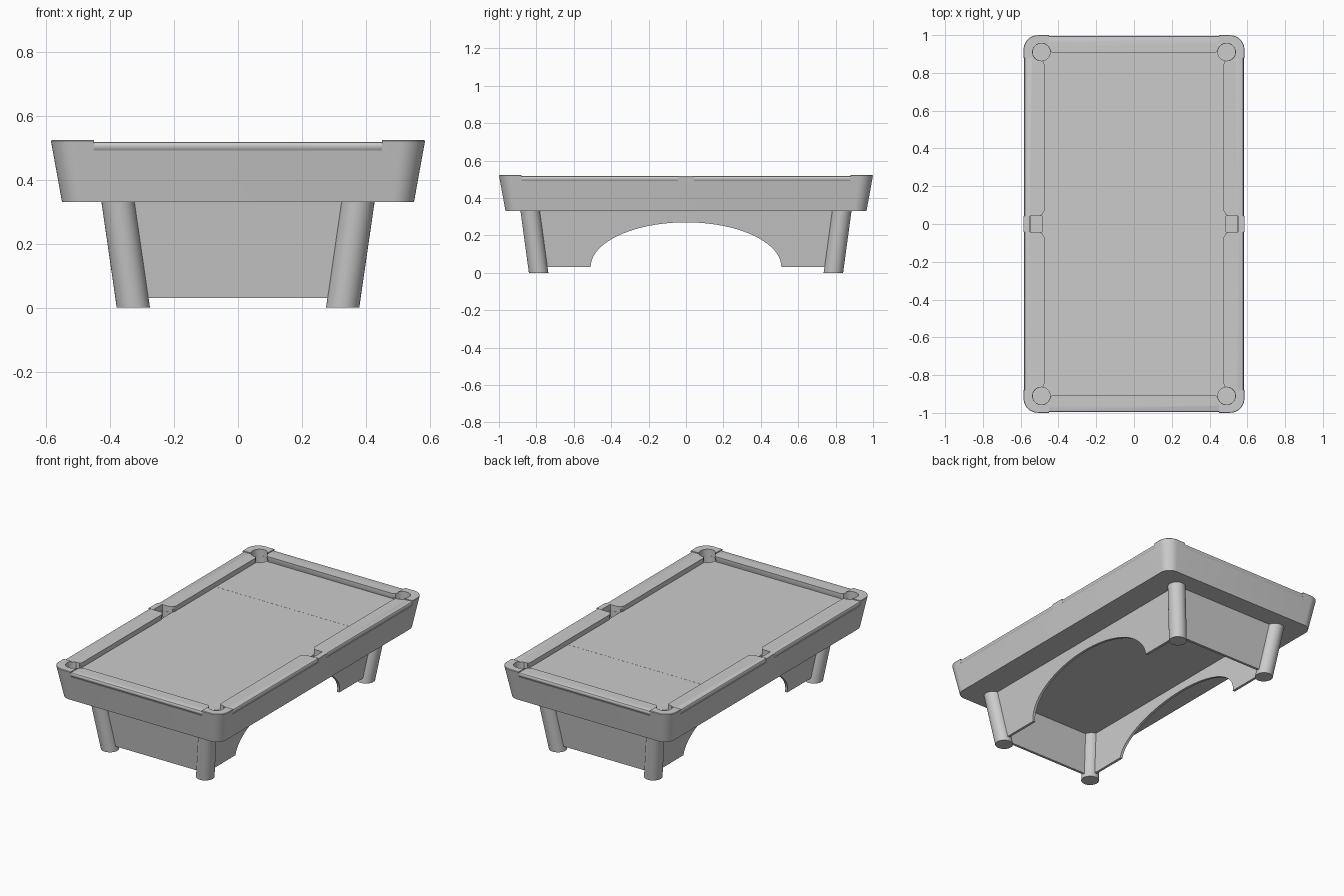
import bpy, bmesh
from math import sin, cos, pi, radians

cube = bpy.data.objects.get("Cube")
if cube:
    bpy.data.objects.remove(cube, do_unlink=True)

grey = bpy.data.materials.new("plain grey")
grey.use_nodes = True
COLOUR = (0.6, 0.6, 0.6, 1)
grey.diffuse_color = COLOUR
grey.node_tree.nodes["Principled BSDF"].inputs["Base Color"].default_value = COLOUR

BOTTOM, LEDGE, RAIL_TOP, CAP_TOP, BED = 0.33, 0.49, 0.517, 0.523, 0.482
SIGNS = [(sx, sy) for sx in (-1, 1) for sy in (-1, 1)]


def loft(name, loops):
    """Closed solid through a stack of matching point loops."""
    bm = bmesh.new()
    rings = [[bm.verts.new(p) for p in loop] for loop in loops]
    n = len(rings[0])
    for a, b in zip(rings, rings[1:]):
        for i in range(n):
            j = (i + 1) % n
            bm.faces.new((a[i], a[j], b[j], b[i]))
    bm.faces.new(rings[0][::-1])
    bm.faces.new(rings[-1])
    bmesh.ops.recalc_face_normals(bm, faces=bm.faces)
    mesh = bpy.data.meshes.new(name)
    bm.to_mesh(mesh)
    bm.free()
    ob = bpy.data.objects.new(name, mesh)
    bpy.context.collection.objects.link(ob)
    mesh.materials.append(grey)
    return ob


def select(ob):
    bpy.ops.object.select_all(action='DESELECT')
    ob.select_set(True)
    bpy.context.view_layer.objects.active = ob


def smooth(ob):
    select(ob)
    bpy.ops.object.shade_smooth_by_angle(angle=radians(35))


def boolean(ob, cutter, operation='DIFFERENCE'):
    mod = ob.modifiers.new("cut", 'BOOLEAN')
    mod.operation, mod.object, mod.solver = operation, cutter, 'EXACT'
    select(ob)
    bpy.ops.object.modifier_apply(modifier=mod.name)


def rounded_rect(hx, hy, r, z, steps=10):
    loop = []
    for k, (sx, sy) in enumerate([(1, 1), (-1, 1), (-1, -1), (1, -1)]):
        for i in range(steps + 1):
            a = (k + i / steps) * pi / 2
            loop.append((sx * (hx - r) + r * cos(a), sy * (hy - r) + r * sin(a), z))
    return loop


def table_loop(z, inset=0.0):
    """Outline of the flared table body at a height."""
    t = (z - BOTTOM) / (CAP_TOP - BOTTOM)
    return rounded_rect(0.55 + 0.035 * t - inset, 0.965 + 0.035 * t - inset,
                        0.065 + 0.01 * t - inset, z)


def box(name, x0, x1, y0, y1, z0, z1):
    return loft(name, [[(x0, y0, z), (x1, y0, z), (x1, y1, z), (x0, y1, z)]
                       for z in (z0, z1)])


def opening_loop(z, d=0.0):
    """Play area with rounded jaws, corner pockets and side pockets."""
    rx, ry = 0.475 + d, 0.905 + d
    quarter = [(0.55, 0.043), (0.497, 0.043), (0.486, 0.05), (rx, 0.07),
               (rx, 0.848), (0.482, 0.864), (0.494, 0.87)]
    for i in range(15):
        a = radians(-70 + 230 * i / 14)
        quarter.append((0.49 + 0.047 * cos(a), 0.91 + 0.047 * sin(a)))
    quarter += [(0.441, 0.913), (0.425, ry)]
    back = quarter[::-1]
    loop = quarter + [(-x, y) for x, y in back]
    loop += [(-x, -y) for x, y in quarter] + [(x, -y) for x, y in back]
    return [(x, y, z) for x, y in loop]


# Cutters: the sunken play area with undercut cushions, and deeper pockets
cutters = [loft("opening_cutter", [opening_loop(BED, 0.006), opening_loop(0.502),
                                   opening_loop(0.6)])]
for sx, sy in SIGNS:
    cutters.append(loft("pocket_cutter", [
        [(sx * 0.49 + 0.046 * cos(i * pi / 16), sy * 0.91 + 0.046 * sin(i * pi / 16), z)
         for i in range(32)] for z in (0.44, 0.6)]))
for s in (-1, 1):
    x0, x1 = sorted((s * 0.488, s * 0.549))
    cutters.append(box("side_pocket_cutter", x0, x1, -0.042, 0.042, 0.44, 0.6))

# Flared apron, with the bed as the floor of the cut
apron = loft("apron", [table_loop(BOTTOM), table_loop(LEDGE)])

# Rails with a rounded outer edge
profile = [(LEDGE, 0.004), (0.496, 0.001), (0.503, 0.0), (0.51, 0.002),
           (0.515, 0.006), (RAIL_TOP, 0.012)]
rails = loft("rails", [table_loop(z, inset) for z, inset in profile])

# Corner and side pocket caps, kept only around the pockets
caps = []
for sx, sy in SIGNS:
    cap = loft("corner_cap", [table_loop(LEDGE - 0.004), table_loop(CAP_TOP - 0.003),
                              table_loop(CAP_TOP, 0.003)])
    x0, x1 = sorted((sx * 0.45, sx * 0.7))
    y0, y1 = sorted((sy * 0.88, sy * 1.2))
    keep = box("keep", x0, x1, y0, y1, 0.4, 0.7)
    boolean(cap, keep, 'INTERSECT')
    bpy.data.objects.remove(keep, do_unlink=True)
    caps.append(cap)
for s in (-1, 1):
    cap = loft("side_cap", [table_loop(LEDGE - 0.004), table_loop(RAIL_TOP + 0.001)])
    x0, x1 = sorted((s * 0.52, s * 0.7))
    keep = box("keep", x0, x1, -0.043, 0.043, 0.4, 0.7)
    boolean(cap, keep, 'INTERSECT')
    bpy.data.objects.remove(keep, do_unlink=True)
    caps.append(cap)

for part in [apron, rails] + caps:
    for cutter in cutters:
        boolean(part, cutter)
    smooth(part)
for cutter in cutters:
    bpy.data.objects.remove(cutter, do_unlink=True)

# Thin marking line across the bed
box("marking_line", -0.475, 0.475, 0.468, 0.472, BED - 0.001, BED + 0.0005)


# Splayed round legs
def leg_centre(z):
    return 0.327 + 0.145 * z, 0.788 + 0.136 * z


for sx, sy in SIGNS:
    loops = []
    for z in (0, BOTTOM + 0.005):
        cx, cy = leg_centre(z)
        loops.append([(sx * cx + 0.052 * cos(i * pi / 16),
                       sy * cy + 0.052 * sin(i * pi / 16), z) for i in range(32)])
    smooth(loft("leg", loops))

# Leaning base panels: arched along the sides, plain at the ends
FOOT, THICK = 0.03, 0.016
arch = [(-0.51 * cos(i * pi / 40), FOOT + 0.24 * sin(i * pi / 40)) for i in range(41)]
for s in (-1, 1):
    side = [(-leg_centre(FOOT)[1], FOOT)] + arch + [(leg_centre(FOOT)[1], FOOT)]
    side += [(leg_centre(BOTTOM)[1], BOTTOM), (-leg_centre(BOTTOM)[1], BOTTOM)]
    smooth(loft("side_panel", [[(s * (leg_centre(z)[0] + d), y, z) for y, z in side]
                               for d in (-THICK / 2, THICK / 2)]))
    corners = [(-1, FOOT), (1, FOOT), (1, BOTTOM), (-1, BOTTOM)]
    loft("end_panel", [[(e * leg_centre(z)[0], s * (leg_centre(z)[1] + d), z)
                        for e, z in corners] for d in (-THICK / 2, THICK / 2)])
